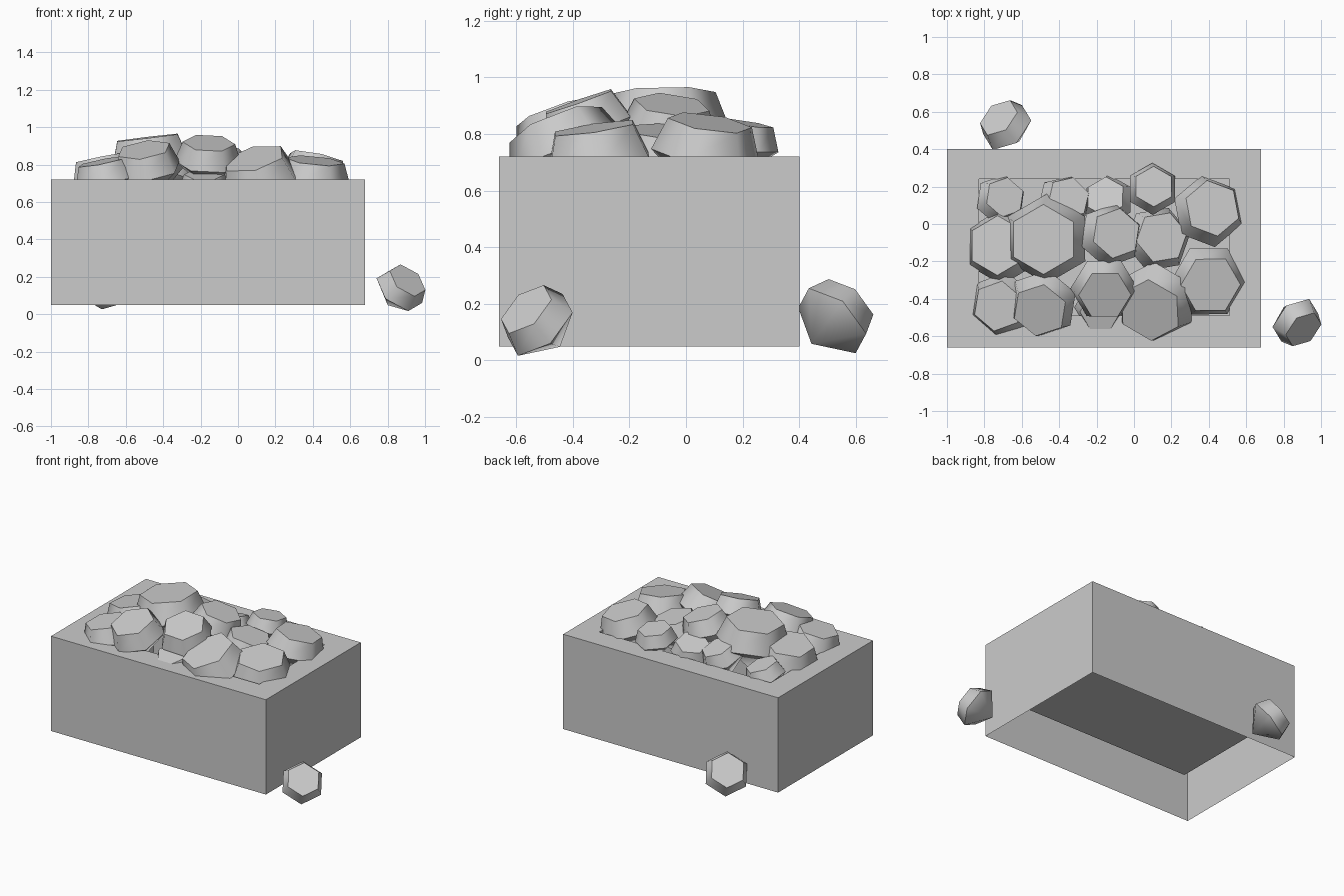
import bpy, bmesh, math
from mathutils import Vector, Matrix

if "Cube" in bpy.data.objects:
    bpy.data.objects.remove(bpy.data.objects["Cube"])


def finish(name, bm, smooth=None):
    mesh = bpy.data.meshes.new(name)
    bm.to_mesh(mesh)
    bm.free()
    if smooth:
        mesh.polygons.foreach_set("use_smooth", [True] * len(mesh.polygons))
        mesh.set_sharp_from_angle(angle=math.radians(smooth))
    obj = bpy.data.objects.new(name, mesh)
    bpy.context.collection.objects.link(obj)


def crate():
    # single-skin shell: outer walls, flat rim, recess walls, recess floor; open underneath
    bm = bmesh.new()

    def rect(x0, x1, y0, y1, z):
        return [bm.verts.new(p) for p in ((x0, y0, z), (x1, y0, z), (x1, y1, z), (x0, y1, z))]

    outer, inner = (-1, 0.68, -0.66, 0.4), (-0.83, 0.51, -0.49, 0.24)
    rings = [rect(*outer, 0.05), rect(*outer, 0.72), rect(*inner, 0.72), rect(*inner, 0.25)]
    for a, b in zip(rings, rings[1:]):
        for i in range(4):
            j = (i + 1) % 4
            bm.faces.new((a[i], a[j], b[j], b[i]))
    bm.faces.new(rings[-1])
    finish("crate", bm)


def rock(name, x, y, z, r, tx, ty, roll):
    # hexagonal table, flared side band, pointed back; axis is (tx, ty, 1)
    bm = bmesh.new()
    top, girdle = [[bm.verts.new((k * r * math.cos(i * math.pi / 3), k * r * math.sin(i * math.pi / 3), h * r))
                    for i in range(6)] for k, h in ((0.78, 0.5), (1.0, -0.1))]
    tip = bm.verts.new((0, 0, -0.95 * r))
    bm.faces.new(top)
    for i in range(6):
        j = (i + 1) % 6
        bm.faces.new((girdle[i], girdle[j], top[j], top[i]))
        bm.faces.new((girdle[j], girdle[i], tip))
    tilt = Vector((0, 0, 1)).rotation_difference(Vector((tx, ty, 1))).to_matrix().to_4x4()
    bm.transform(Matrix.Translation((x, y, z)) @ tilt @ Matrix.Rotation(math.radians(roll), 4, 'Z'))
    finish(name, bm, smooth=60)


crate()

# heap in the crate: centre, radius, axis tilt, roll
heap = [
    (-0.47, -0.08, 0.825, 0.24, -0.12, -0.02, 30),
    (-0.71, -0.12, 0.735, 0.205, -0.2, 0.05, 30),
    (-0.71, -0.43, 0.73, 0.175, -0.2, -0.1, 20),
    (-0.49, -0.43, 0.79, 0.19, -0.15, -0.35, 20),
    (-0.16, -0.35, 0.83, 0.18, 0.05, -0.35, 0),
    (0.11, -0.42, 0.73, 0.225, -0.25, -0.4, 30),
    (0.40, -0.31, 0.72, 0.205, 0.1, -0.15, 0),
    (0.40, 0.07, 0.745, 0.195, 0.2, 0.15, 40),
    (0.10, 0.19, 0.77, 0.14, 0.08, 0.15, 30),
    (-0.12, -0.06, 0.82, 0.175, 0.3, 0.12, 20),
    (0.13, -0.08, 0.72, 0.18, 0.2, 0.1, 10),
    (-0.14, 0.13, 0.72, 0.14, -0.2, 0.25, 30),
    (-0.37, 0.12, 0.74, 0.15, 0.3, 0.3, 15),
    (-0.71, 0.13, 0.71, 0.14, 0.3, 0.2, 20),
    (-0.18, -0.45, 0.68, 0.14, 0.0, -0.3, 0),
]
for n, spec in enumerate(heap, 1):
    rock(f"heap_rock_{n}", *spec)

# loose rocks on the ground beside and behind the crate
rock("loose_rock_right", 0.87, -0.523, 0.135, 0.143, 0.8, -0.9, 5)
rock("loose_rock_back", -0.685, 0.525, 0.15, 0.15, -0.8, 0.9, 5)
